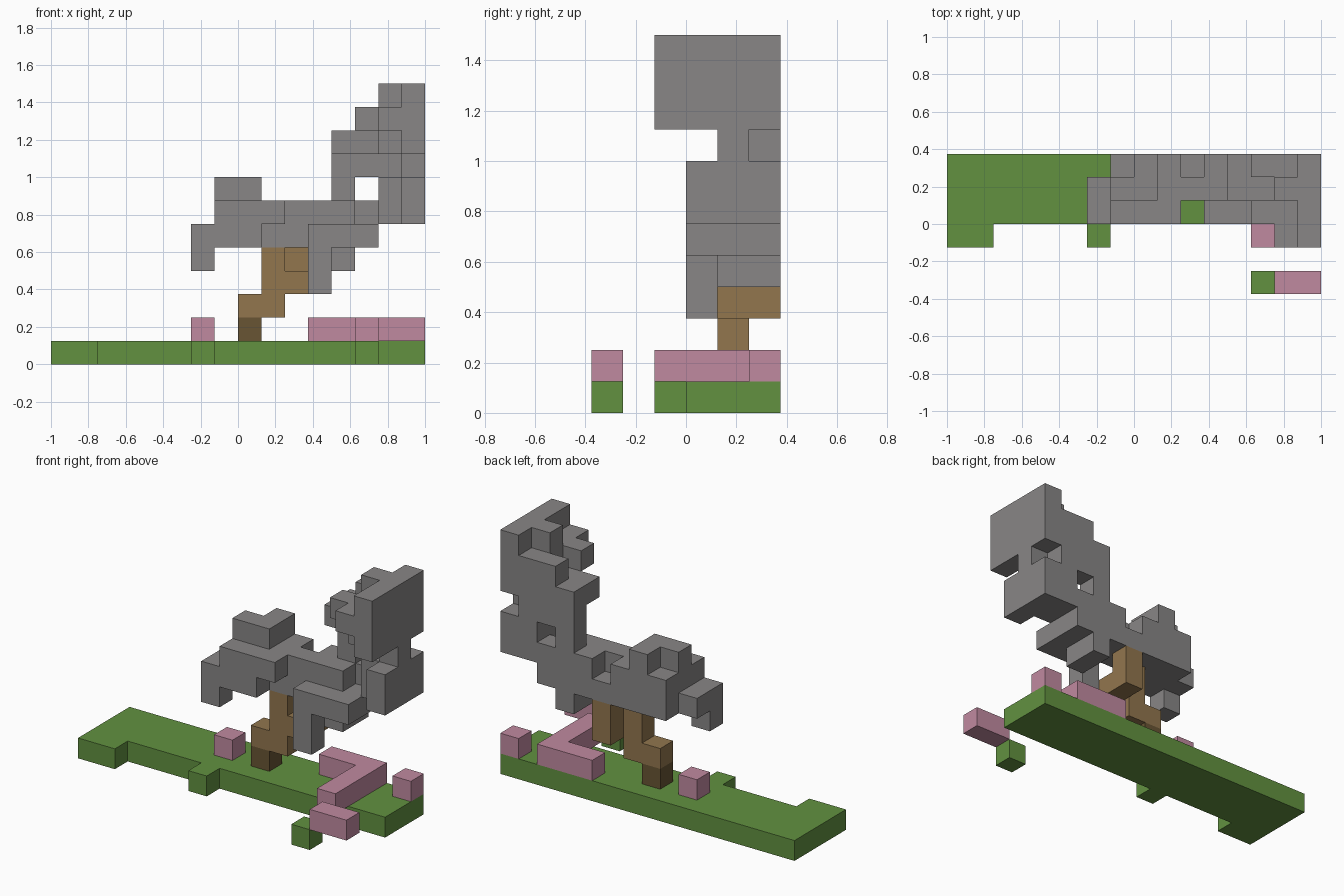
import bpy, bmesh, math
from mathutils import Vector

old = bpy.data.objects.get("Cube")
if old:
    bpy.data.objects.remove(old, do_unlink=True)

UNIT = 0.125
ORIGIN = Vector((-1.0, -0.375, 0.0))


def material(name, rgb):
    m = bpy.data.materials.new(name)
    m.use_nodes = True
    color = (*rgb, 1)
    m.diffuse_color = color
    bsdf = next(n for n in m.node_tree.nodes if n.type == 'BSDF_PRINCIPLED')
    bsdf.inputs["Base Color"].default_value = color
    return m


green = material("grass green", (.122, .283, .051))
pink = material("petal pink", (.527, .254, .352))
bark = material("bark brown", (.287, .181, .076))
dark = material("dark root brown", (.138, .089, .034))
grey = material("foliage grey", (.246, .238, .238))


def block(x, y, z):
    """Cells of one box; each axis is a cell number or a (first, last) pair."""
    spans = [range(a[0], a[1] + 1) if isinstance(a, tuple) else (a,) for a in (x, y, z)]
    return {(i, j, k) for i in spans[0] for j in spans[1] for k in spans[2]}


def build(name, mat, *boxes):
    """Join boxes of unit cells into one outer shell."""
    cells = set().union(*(block(*b) for b in boxes))
    bm = bmesh.new()
    verts = {}

    def vert(p):
        key = tuple(round(c) for c in p)
        if key not in verts:
            verts[key] = bm.verts.new(ORIGIN + Vector(key) * UNIT)
        return verts[key]

    for cell in cells:
        centre = Vector(cell) + Vector((.5, .5, .5))
        for axis in range(3):
            for side in (-1, 1):
                n = Vector((0, 0, 0))
                n[axis] = side
                if tuple(round(c) for c in Vector(cell) + n) in cells:
                    continue
                u = Vector((0, 0, 0))
                u[(axis + 1) % 3] = 1
                w = n.cross(u)
                bm.faces.new([vert(centre + (n + a * u + b * w) / 2)
                              for a, b in ((-1, -1), (1, -1), (1, 1), (-1, 1))])
    bmesh.ops.dissolve_limit(bm, angle_limit=math.radians(1),
                             verts=bm.verts[:], edges=bm.edges[:])
    mesh = bpy.data.meshes.new(name)
    bm.to_mesh(mesh)
    bm.free()
    mesh.materials.append(mat)
    ob = bpy.data.objects.new(name, mesh)
    bpy.context.collection.objects.link(ob)


# Ground slab with front tabs and a loose clod
build("grass_slab", green, ((0, 15), (3, 5), 0), ((0, 1), 2, 0), (6, 2, 0))
build("grass_clod", green, (13, 0, 0))

# Fallen petals
build("petal_left", pink, (6, 4, 1))
build("petal_corner", pink, (15, 5, 1))
build("petal_path", pink, (13, (2, 5), 1), ((11, 12), 5, 1))
build("petal_front", pink, ((14, 15), 0, 1))

# Crooked trunk
build("root", dark, (8, 4, 1))
build("trunk", bark, ((8, 9), 4, 2), (9, 4, (3, 4)), (10, 4, 3), (10, 5, (3, 4)))

# Lower canopy with hanging pieces
build("lower_canopy", grey,
      (6, 3, (4, 5)), (6, 4, 5),                          # left droop
      ((7, 8), (3, 5), (5, 6)), (9, 3, 6),                # left mass
      (9, (4, 5), (5, 6)), (10, (4, 5), 5), (10, 4, 6),
      (7, 4, 7), (8, (4, 5), 7),                          # left crown
      ((11, 13), (3, 5), 5), ((11, 12), (4, 5), 6),       # right mass
      (11, 3, (3, 4)), (12, (4, 5), 4), (13, 5, 6))       # hanging tips

# Tall upper canopy around the small opening
build("upper_canopy", grey,
      (15, (3, 5), (6, 7)), (14, (4, 5), (6, 7)),         # lower shoulder
      (12, 5, (7, 8)), ((13, 14), 5, 8), (15, 4, 8),      # neck
      ((12, 13), (4, 5), 9), (14, (3, 5), 9),             # side ledge
      (13, 3, 10), (13, 5, 10), (14, (2, 5), 10),         # small lumps
      (14, 4, 11), (15, (2, 5), (9, 11)))                 # crown wall
